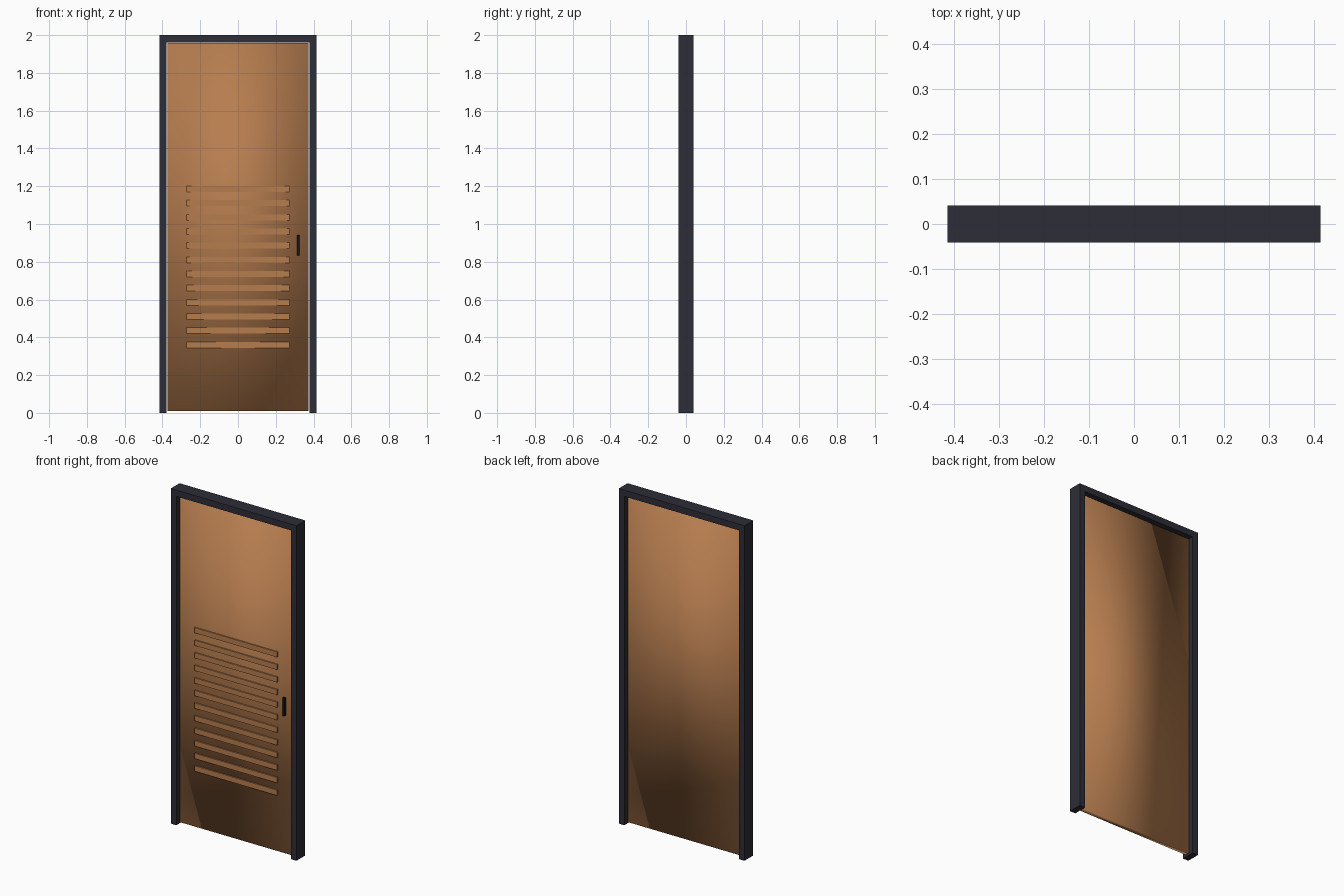
import bpy, bmesh

if "Cube" in bpy.data.objects:
    bpy.data.objects.remove(bpy.data.objects["Cube"])


def material(name, rgb):
    m = bpy.data.materials.new(name)
    m.diffuse_color = (*rgb, 1.0)
    m.use_nodes = True
    m.node_tree.nodes["Principled BSDF"].inputs["Base Color"].default_value = m.diffuse_color
    return m


WOOD = material("warm_wood", (0.47, 0.205, 0.078))
FRAME = material("dark_slate", (0.026, 0.027, 0.038))
BLACK = material("handle_black", (0.009, 0.009, 0.011))


def box(name, lo, hi, mat, smooth=False):
    """Axis-aligned box between two corners."""
    bm = bmesh.new()
    bmesh.ops.create_cube(bm, size=1)
    for v in bm.verts:
        v.co = [(a + b) / 2 + c * (b - a) for a, b, c in zip(lo, hi, v.co)]
    for f in bm.faces:
        f.smooth = smooth
    me = bpy.data.meshes.new(name)
    bm.to_mesh(me)
    bm.free()
    me.materials.append(mat)
    ob = bpy.data.objects.new(name, me)
    bpy.context.collection.objects.link(ob)
    return ob


W, D, H = 0.415, 0.041, 2.0      # frame half width, half depth, height
INNER, LINTEL = 0.378, 1.962     # clear opening
LEAF = 0.015                     # half thickness of the door leaf

# Door frame: two jambs and a lintel
box("left_jamb", (-W, -D, 0), (-INNER, D, LINTEL), FRAME)
box("right_jamb", (INNER, -D, 0), (W, D, LINTEL), FRAME)
box("lintel", (-W, -D, LINTEL), (W, D, H), FRAME)

# Door leaf, with a narrow gap to the frame and softly blended shading
box("door_leaf", (-0.373, -LEAF, 0.01), (0.373, LEAF, 1.957), WOOD, smooth=True)

# Row of raised vent slats on the front of the leaf
for i in range(12):
    z = 0.36 + 0.075 * i
    box(f"vent_slat_{i + 1}", (-0.273, -LEAF - 0.007, z - 0.016),
        (0.273, -LEAF + 0.002, z + 0.016), WOOD)

# Slim vertical pull handle
box("handle", (0.313, -LEAF - 0.012, 0.833), (0.326, -LEAF + 0.002, 0.941), BLACK)
